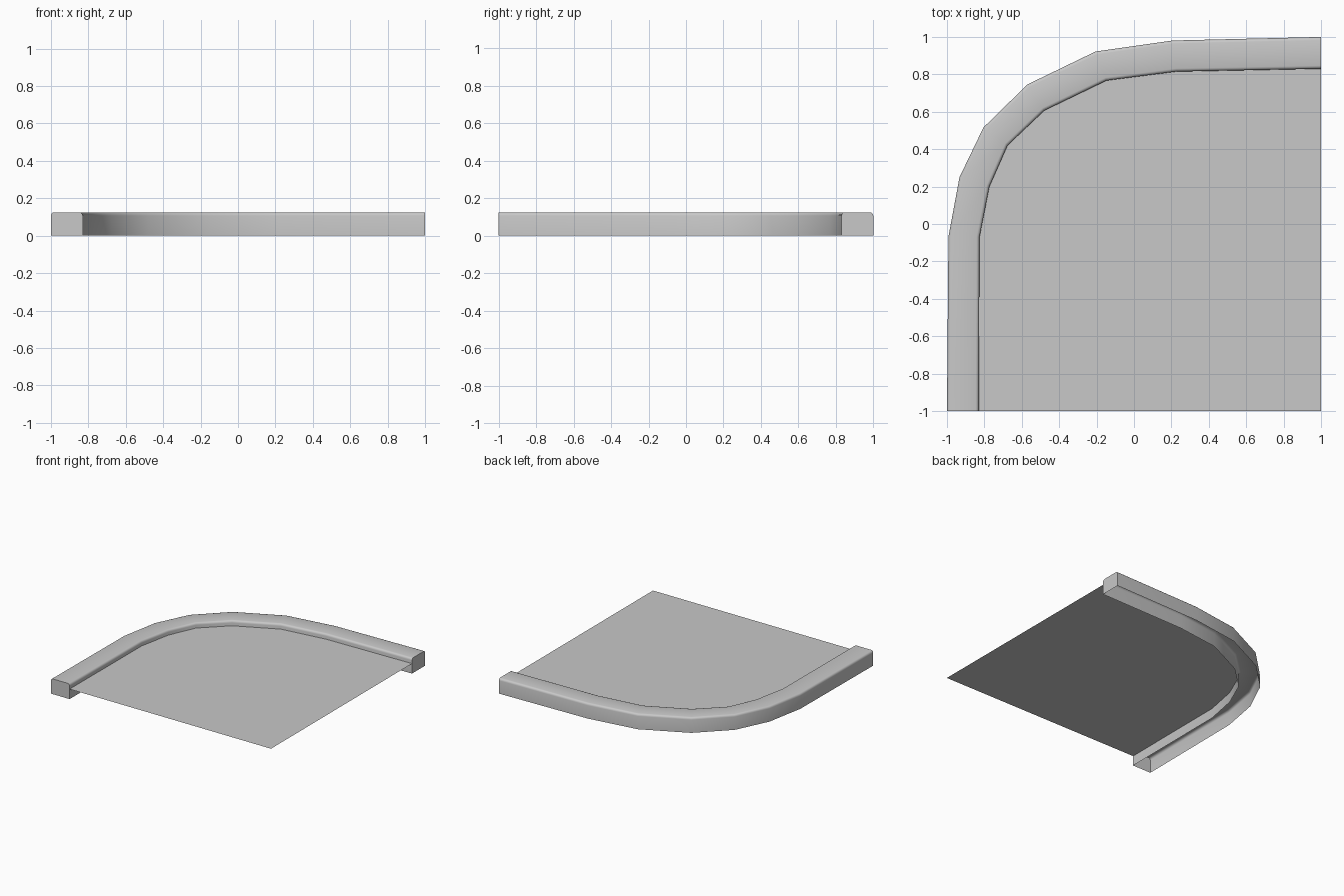
import bpy
import bmesh
from math import sin, cos, pi, radians

cube = bpy.data.objects.get("Cube")
if cube:
    bpy.data.objects.remove(cube, do_unlink=True)

grey = bpy.data.materials.new("light_grey")
grey.use_nodes = True
colour = (0.58, 0.58, 0.58, 1)
grey.diffuse_color = colour
grey.node_tree.nodes["Principled BSDF"].inputs["Base Color"].default_value = colour

# Matching outer and inner lines of the bent kerb
OUTER = [(-1, -1), (-.992, -.067), (-.933, .25), (-.805, .516),
         (-.57, .746), (-.206, .922), (.206, .981), (1, 1)]
INNER = [(-.83, -1), (-.826, -.07), (-.773, .2), (-.676, .42),
         (-.479, .607), (-.147, .767), (.227, .815), (1, .83)]
TOP = 0.125
SHEET_Z = 0.082
ROUND = 0.018
STEPS = 3


def finish(name, bm):
    mesh = bpy.data.meshes.new(name)
    bm.to_mesh(mesh)
    bm.free()
    obj = bpy.data.objects.new(name, mesh)
    bpy.context.collection.objects.link(obj)
    mesh.materials.append(grey)
    return obj


# Kerb cross-section: share of the width and height, with rounded top edges
corner = [(0.1 * (1 - cos(a)), TOP - ROUND * (1 - sin(a)))
          for a in (pi / 2 * i / STEPS for i in range(STEPS + 1))]
section = [(0, 0)] + corner + [(1 - t, z) for t, z in reversed(corner)] + [(1, 0)]

# Kerb: section swept along the bend, open underneath, closed at the ends
bm = bmesh.new()
rows = []
for (ox, oy), (ix, iy) in zip(OUTER, INNER):
    rows.append([bm.verts.new((ox + (ix - ox) * t, oy + (iy - oy) * t, z))
                 for t, z in section])
for a, b in zip(rows, rows[1:]):
    for i in range(len(section) - 1):
        bm.faces.new((a[i], b[i], b[i + 1], a[i + 1]))
bm.faces.new(rows[0])
bm.faces.new(rows[-1])
bmesh.ops.recalc_face_normals(bm, faces=bm.faces)
kerb = finish("kerb", bm)

bpy.ops.object.select_all(action='DESELECT')
kerb.select_set(True)
bpy.context.view_layer.objects.active = kerb
bpy.ops.object.shade_smooth_by_angle(angle=radians(38))

# Flat pavement sheet inside the bend
bm = bmesh.new()
outline = [(1, -1)] + INNER[::-1]
bm.faces.new([bm.verts.new((x, y, SHEET_Z)) for x, y in outline])
finish("pavement", bm)
